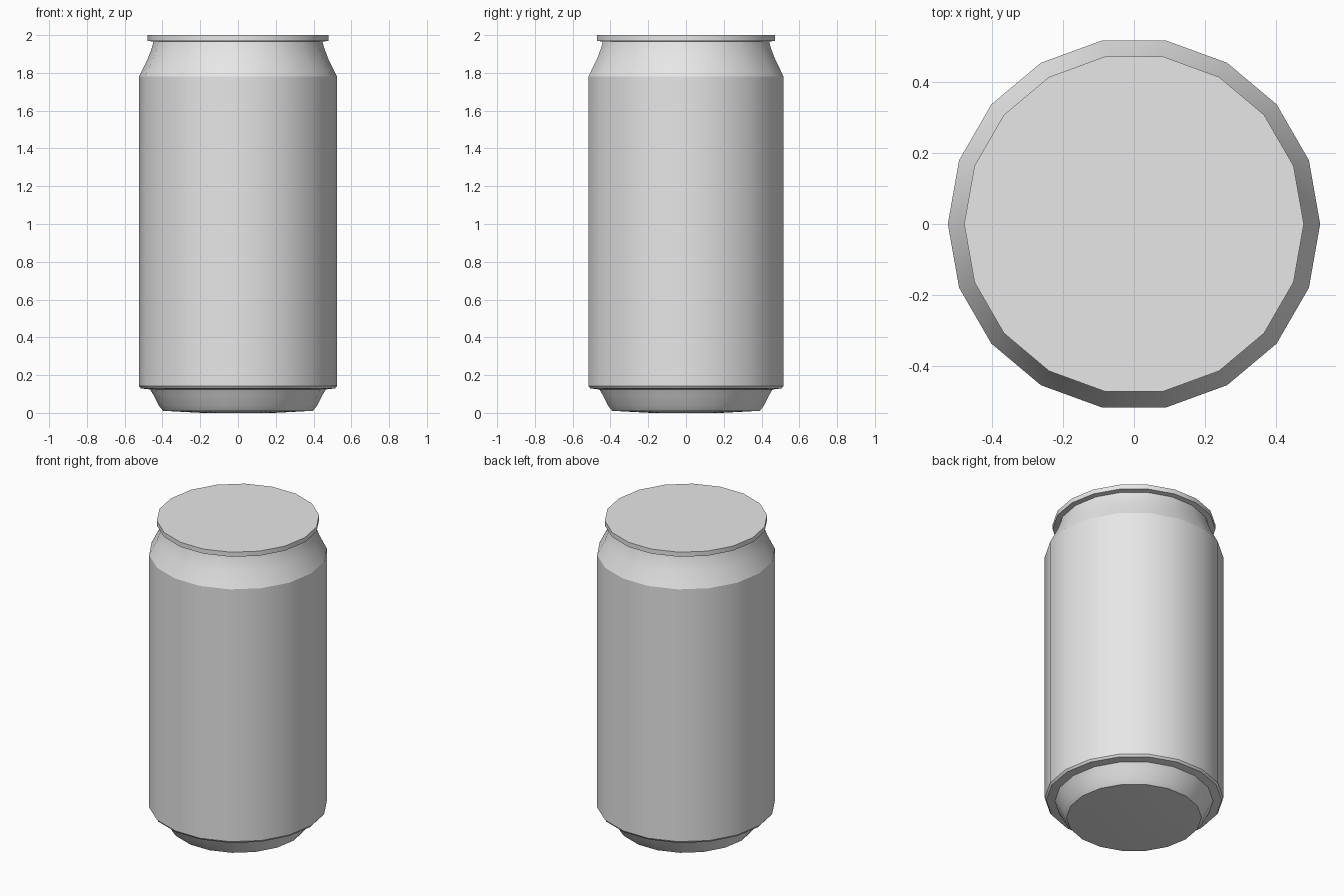
import bpy
import math

SIDES = 18

cube = bpy.data.objects.get("Cube")
if cube:
    bpy.data.objects.remove(cube, do_unlink=True)

# One plain metal colour
metal = bpy.data.materials.new("light_grey_metal")
metal.use_nodes = True
grey = (0.8, 0.8, 0.8, 1.0)
metal.diffuse_color = grey
metal.node_tree.nodes["Principled BSDF"].inputs["Base Color"].default_value = grey


def lathe(name, profile, cap_bottom=False, cap_top=False):
    """Turn a (radius, height) profile around z, with optional flat ends."""
    verts, faces = [], []
    for r, z in profile:
        for i in range(SIDES):
            a = math.tau * i / SIDES
            verts.append((r * math.cos(a), r * math.sin(a), z))
    for row in range(len(profile) - 1):
        for i in range(SIDES):
            j = (i + 1) % SIDES
            low, high = row * SIDES, (row + 1) * SIDES
            faces.append((low + i, low + j, high + j, high + i))
    if cap_bottom:
        faces.append(tuple(reversed(range(SIDES))))
    if cap_top:
        faces.append(tuple(range(len(verts) - SIDES, len(verts))))
    mesh = bpy.data.meshes.new(name)
    mesh.from_pydata(verts, [], faces)
    mesh.materials.append(metal)
    obj = bpy.data.objects.new(name, mesh)
    bpy.context.collection.objects.link(obj)
    bpy.ops.object.select_all(action="DESELECT")
    obj.select_set(True)
    bpy.context.view_layer.objects.active = obj
    bpy.ops.object.shade_smooth_by_angle(angle=math.radians(25))
    return obj


# Tapered foot, with a barely domed base
lathe("foot", [(0.19, 0.0), (0.397, 0.011), (0.418, 0.037),
               (0.445, 0.09), (0.465, 0.124)], cap_bottom=True)

# Straight wall with a small lower chamfer
lathe("body", [(0.465, 0.124), (0.515, 0.13), (0.525, 0.143), (0.525, 1.78)])

# Curved shoulder narrowing to the lid
lathe("neck", [(0.525, 1.78), (0.48, 1.87), (0.455, 1.935), (0.448, 1.965)])

# Flat lid with an overhanging rim
lathe("lid", [(0.448, 1.965), (0.479, 1.97), (0.479, 2.0)], cap_top=True)
